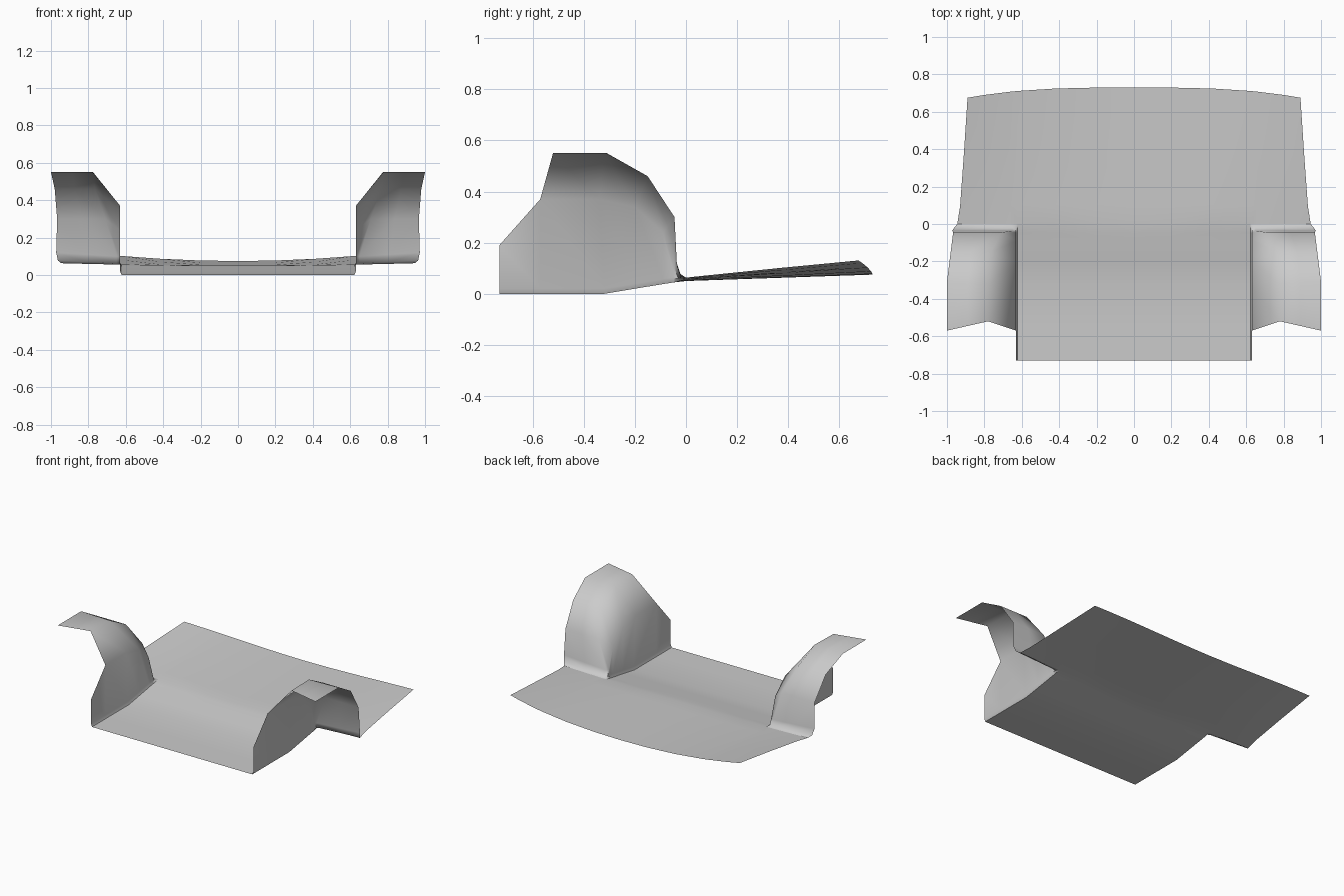
import bpy, bmesh, math

cube = bpy.data.objects.get("Cube")
if cube:
    bpy.data.objects.remove(cube, do_unlink=True)

GREY = (0.6, 0.6, 0.6, 1)
mat = bpy.data.materials.new("plain_grey")
mat.use_nodes = True
mat.diffuse_color = GREY
mat.node_tree.nodes["Principled BSDF"].inputs["Base Color"].default_value = GREY

WALL, EDGE = 0.63, 0.622      # wheel-arch wall and floor edge half widths


def sheet(name, grids, up):
    """Skin grids of points into one welded open sheet; `up` tests orientation."""
    bm = bmesh.new()
    for rows in grids:
        vs = [[bm.verts.new(p) for p in row] for row in rows]
        for a, b in zip(vs, vs[1:]):
            for i in range(len(a) - 1):
                bm.faces.new((a[i], a[i + 1], b[i + 1], b[i]))
    bmesh.ops.remove_doubles(bm, verts=bm.verts, dist=0.002)
    bmesh.ops.dissolve_degenerate(bm, edges=bm.edges, dist=0.0005)
    bmesh.ops.recalc_face_normals(bm, faces=bm.faces)
    if sum(f.normal.z * f.calc_area() for f in bm.faces) * up < 0:
        bmesh.ops.reverse_faces(bm, faces=bm.faces)
    me = bpy.data.meshes.new(name)
    bm.to_mesh(me)
    bm.free()
    me.materials.append(mat)
    ob = bpy.data.objects.new(name, me)
    bpy.context.collection.objects.link(ob)
    bpy.ops.object.select_all(action="DESELECT")
    ob.select_set(True)
    bpy.context.view_layer.objects.active = ob
    bpy.ops.object.shade_smooth_by_angle(angle=math.radians(60))
    return ob


# Floor: level front, short ramp, then a dished rear that rises gently
def rear_point(x, t):
    y = t * (0.73 - 0.055 * (abs(x) / 0.89) ** 3)
    return (x, y, 0.05 + 0.025 * t + (0.015 + 0.055 * t) * x * x)


front_rows = [(-0.73, 0), (-0.57, 0), (-0.32, 0), (-0.2, 0.02),
              (-0.09, 0.038), (-0.045, 0.045)]
cols = [0, 0.2, 0.42, EDGE]
front = [[(x, y, z) for x in cols] for y, z in front_rows]
front.append([rear_point(x, 0) for x in cols])

# Rear panel spans the full width, its sides tapering backwards
rear = []
for t, half in ((0, 0.945), (0.14, 0.93), (0.55, 0.91), (1, 0.89)):
    rear.append([rear_point(x, t) for x in cols + [0.66, 0.8, half]])

floor = sheet("cargo_floor", [front, rear], 1)
mirror = floor.modifiers.new("mirror", "MIRROR")
mirror.use_clip = True


# Wheel arch: stations from the open front, over the top, down to the floor
def station(outer, ridge, low, foot):
    (ox, oy, oz), (rx, ry, rz), (ly, lz), (fy, fz) = outer, ridge, low, foot
    mid = ((ox + rx) / 2, (oy + ry) / 2, (oz + rz) / 2)
    return [outer, mid, ridge, (WALL, ly, lz),
            (WALL, fy, min(fz + 0.02, lz)), (EDGE, fy, fz)]


arch = [
    station((1, -0.57, 0.55), (0.78, -0.52, 0.55), (-0.57, 0.37), (-0.57, 0)),
    station((1, -0.31, 0.55), (0.775, -0.32, 0.55), (-0.34, 0.37), (-0.32, 0)),
    station((0.98, -0.15, 0.46), (0.765, -0.15, 0.46), (-0.2, 0.34), (-0.2, 0.02)),
    station((0.967, -0.045, 0.3), (0.71, -0.045, 0.3), (-0.09, 0.24), (-0.09, 0.038)),
    station((0.972, -0.036, 0.12), (0.65, -0.036, 0.1), (-0.045, 0.1), (-0.045, 0.045)),
    station((0.963, -0.022, 0.078), (0.65, -0.022, 0.062), (-0.03, 0.06), (-0.045, 0.045)),
]
corner = rear_point(EDGE, 0)
arch.append([rear_point(x, 0) for x in (0.945, 0.8, 0.66)] + [corner] * 3)

# Low side wall running forward from the arch
wall = [[(WALL, -0.73, 0.19), (WALL, -0.73, 0.02), (EDGE, -0.73, 0)], arch[0][3:]]

for name, side in (("left_wheel_arch", 1), ("right_wheel_arch", -1)):
    grids = [[[(side * x, y, z) for x, y, z in row] for row in g] for g in (arch, wall)]
    sheet(name, grids, 1)
